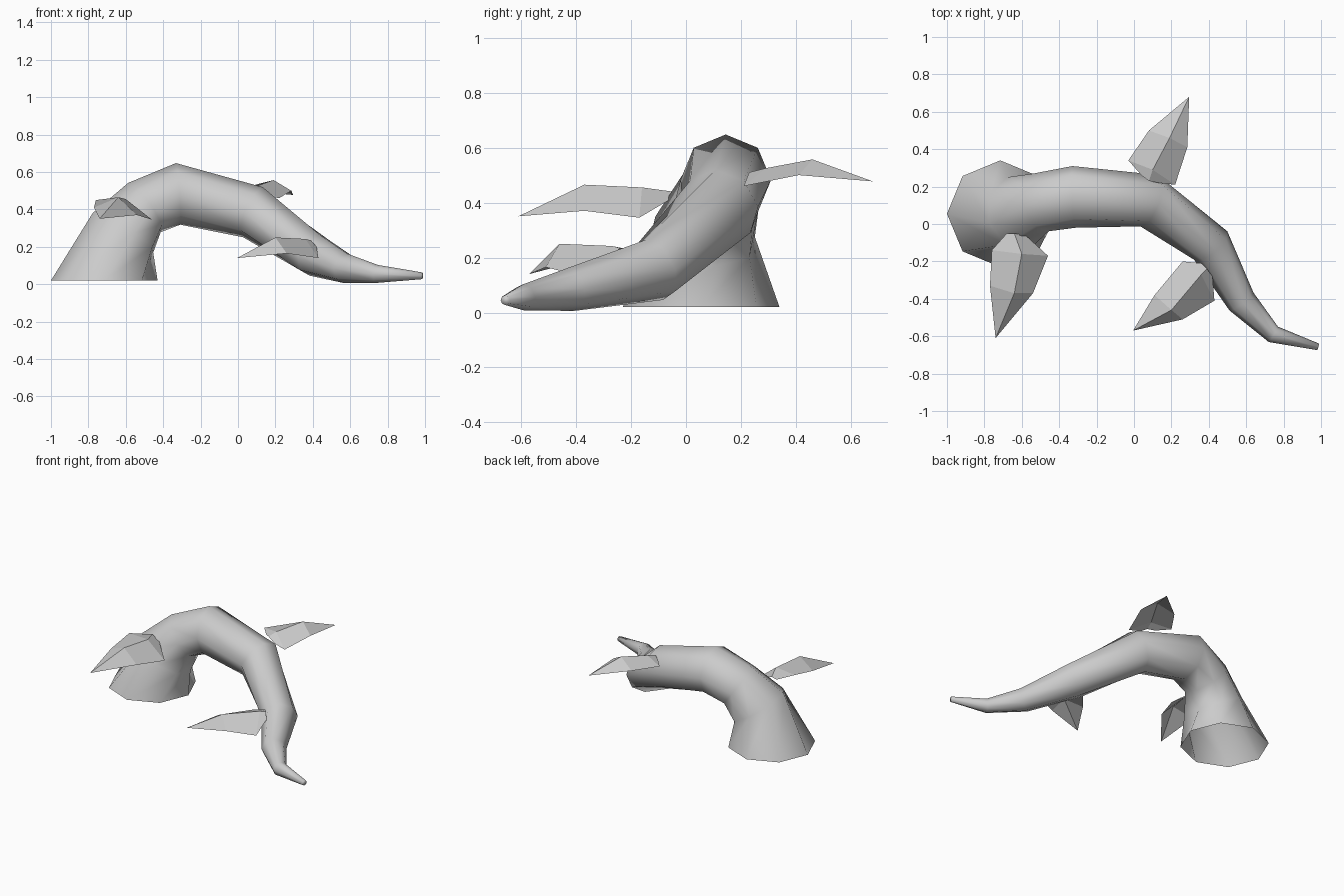
import bpy
import bmesh
from math import cos, sin, tau
from mathutils import Vector

cube = bpy.data.objects.get("Cube")
if cube:
    bpy.data.objects.remove(cube, do_unlink=True)

# One plain grey for everything
grey = bpy.data.materials.new("plain_grey")
grey.use_nodes = True
colour = (0.6, 0.6, 0.6, 1)
grey.diffuse_color = colour
grey.node_tree.nodes["Principled BSDF"].inputs["Base Color"].default_value = colour


def add_object(name, bm, smooth):
    mesh = bpy.data.meshes.new(name)
    for face in bm.faces:
        face.smooth = smooth
    bm.to_mesh(mesh)
    bm.free()
    mesh.materials.append(grey)
    obj = bpy.data.objects.new(name, mesh)
    bpy.context.collection.objects.link(obj)
    return obj


def tapered_tube(name, path, sides):
    """Loft rings along (centre, radius) stations; start open, end capped."""
    bm = bmesh.new()
    up = Vector((0, 0, 1))
    centres = [Vector(centre) for centre, radius in path]
    steps = [(b - a).normalized() for a, b in zip(centres, centres[1:])]
    rings = []
    for i, (centre, radius) in enumerate(path):
        if i == 0:
            tangent, side = up, Vector((0, 1, 0))   # rim lies level
        else:
            tangent = (steps[i - 1] + steps[min(i, len(steps) - 1)]).normalized()
            side = up.cross(tangent).normalized()
        rise = tangent.cross(side)
        angles = [tau * k / sides for k in range(sides)]
        rings.append([bm.verts.new(centres[i] + radius * (side * cos(a) + rise * sin(a)))
                      for a in angles])
    for low, high in zip(rings, rings[1:]):
        for k in range(sides):
            n = (k + 1) % sides
            bm.faces.new((low[k], low[n], high[n], high[k]))
    bm.faces.new(rings[-1])
    return add_object(name, bm, True)


def leaf(name, left, ridge, right, tip):
    """Folded sheet: three edges running from root to middle, meeting at the tip."""
    bm = bmesh.new()
    lines = [[bm.verts.new(p) for p in line] for line in (left, ridge, right)]
    point = bm.verts.new(tip)
    for a, b in zip(lines, lines[1:]):
        for k in range(len(a) - 1):
            bm.faces.new((a[k], b[k], b[k + 1], a[k + 1]))
        bm.faces.new((a[-1], b[-1], point))
    bmesh.ops.recalc_face_normals(bm, faces=bm.faces)
    if sum(f.normal.z for f in bm.faces) < 0:
        bmesh.ops.reverse_faces(bm, faces=bm.faces)
    return add_object(name, bm, False)


# Arching stem, wide at the foot and narrowing to a blunt tip
tapered_tube("stem", [
    ((-0.715, 0.055, 0.02), 0.285),
    ((-0.615, 0.06, 0.275), 0.2),
    ((-0.5, 0.115, 0.41), 0.16),
    ((-0.32, 0.145, 0.483), 0.165),
    ((0.08, 0.125, 0.385), 0.145),
    ((0.41, -0.115, 0.155), 0.117),
    ((0.575, -0.415, 0.085), 0.08),
    ((0.745, -0.59, 0.055), 0.048),
    ((0.985, -0.657, 0.045), 0.018),
], 8)

# Leaves: each edge lists root, wide and middle points
leaf("lower_leaf",
     left=[(-0.68, -0.05, 0.43), (-0.76, -0.14, 0.45), (-0.77, -0.33, 0.41)],
     ridge=[(-0.64, -0.05, 0.44), (-0.6, -0.16, 0.455), (-0.64, -0.37, 0.465)],
     right=[(-0.58, -0.06, 0.41), (-0.46, -0.17, 0.345), (-0.54, -0.37, 0.37)],
     tip=(-0.74, -0.61, 0.35))
leaf("back_leaf",
     left=[(0.04, 0.26, 0.5), (-0.03, 0.34, 0.5), (0.08, 0.5, 0.5)],
     ridge=[(0.08, 0.23, 0.51), (0.1, 0.29, 0.525), (0.19, 0.46, 0.557)],
     right=[(0.13, 0.22, 0.48), (0.22, 0.21, 0.46), (0.285, 0.41, 0.5)],
     tip=(0.295, 0.68, 0.477))
leaf("upper_leaf",
     left=[(0.36, -0.21, 0.23), (0.26, -0.2, 0.2), (0.11, -0.38, 0.19)],
     ridge=[(0.39, -0.24, 0.235), (0.36, -0.27, 0.242), (0.2, -0.46, 0.25)],
     right=[(0.42, -0.28, 0.2), (0.43, -0.41, 0.14), (0.26, -0.51, 0.165)],
     tip=(-0.005, -0.57, 0.14))
